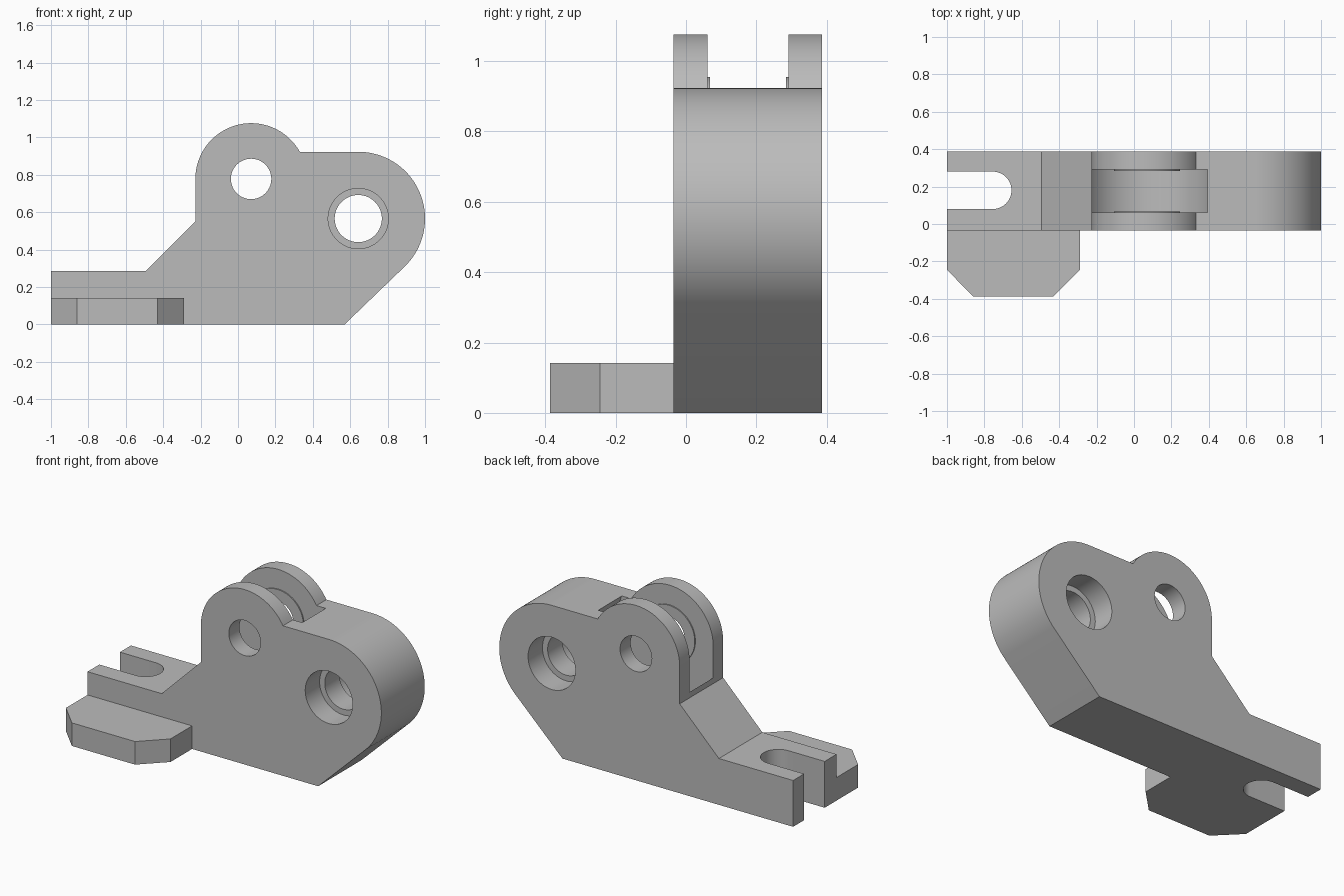
import bpy, bmesh
from math import sin, cos, asin, pi, radians
from mathutils import Vector

cube = bpy.data.objects.get("Cube")
if cube:
    bpy.data.objects.remove(cube, do_unlink=True)

# Main dimensions
FRONT, BACK = -0.035, 0.387
PIVOT, PIVOT_R = (0.07, 0.778), 0.298
BORE, BORE_R = (0.643, 0.566), 0.357
SHOULDER = BORE[1] + BORE_R

grey = bpy.data.materials.new("plain grey")
grey.use_nodes = True
colour = (0.5, 0.5, 0.5, 1)
grey.diffuse_color = colour
grey.node_tree.nodes["Principled BSDF"].inputs["Base Color"].default_value = colour


def arc(centre, r, start, end, steps):
    """Points on an arc, angles in radians."""
    angles = [start + (end - start) * i / steps for i in range(steps + 1)]
    return [(centre[0] + r * cos(a), centre[1] + r * sin(a)) for a in angles]


def prism(name, points, lo, hi, axis="y"):
    """Extrude an outline along y (points are x, z) or z (points are x, y)."""
    bm = bmesh.new()
    place = (lambda p: (p[0], lo, p[1])) if axis == "y" else (lambda p: (p[0], p[1], lo))
    step = Vector((0, hi - lo, 0)) if axis == "y" else Vector((0, 0, hi - lo))
    face = bm.faces.new([bm.verts.new(place(p)) for p in points])
    top = bmesh.ops.extrude_face_region(bm, geom=[face])["geom"]
    bmesh.ops.translate(bm, vec=step, verts=[v for v in top if isinstance(v, bmesh.types.BMVert)])
    bmesh.ops.recalc_face_normals(bm, faces=bm.faces)
    mesh = bpy.data.meshes.new(name)
    bm.to_mesh(mesh)
    bm.free()
    mesh.materials.append(grey)
    obj = bpy.data.objects.new(name, mesh)
    bpy.context.collection.objects.link(obj)
    return obj


def disc(name, centre, r, lo, hi):
    return prism(name, arc(centre, r, 0, 2 * pi, 96)[:-1], lo, hi)


def combine(target, tool, operation):
    """Apply a boolean and discard the tool."""
    tool.hide_render = True
    bpy.context.view_layer.objects.active = target
    mod = target.modifiers.new(operation.lower(), "BOOLEAN")
    mod.operation, mod.solver, mod.object = operation, "EXACT", tool
    bpy.ops.object.modifier_apply(modifier=mod.name)
    bpy.data.objects.remove(tool, do_unlink=True)


# Bracket body outline with the two rounded lobes
notch = asin((SHOULDER - PIVOT[1]) / PIVOT_R)
outline = [(-1, 0), (0.57, 0)]
outline += arc(BORE, BORE_R, radians(-45), pi / 2, 48)
outline += arc(PIVOT, PIVOT_R, notch, pi, 48)
outline += [(PIVOT[0] - PIVOT_R, 0.55), (-0.495, 0.285), (-1, 0.285)]
body = prism("bracket_body", outline, FRONT, BACK)

# Chamfered foot on the front
foot = [(-1, 0), (-1, -0.245), (-0.86, -0.387), (-0.43, -0.387), (-0.288, -0.245), (-0.288, 0)]
combine(body, prism("foot", foot, 0, 0.142, "z"), "UNION")

# Round clevis slot, then the thin bosses on its cheeks
combine(body, disc("clevis_slot", PIVOT, 0.355, 0.061, 0.291), "DIFFERENCE")
combine(body, disc("front_boss", PIVOT, 0.177, 0.03, 0.068), "UNION")
combine(body, disc("back_boss", PIVOT, 0.177, 0.284, 0.32), "UNION")

# Pivot hole, main bore and its counterbores
combine(body, disc("pivot_hole", PIVOT, 0.108, -0.2, 0.6), "DIFFERENCE")
combine(body, disc("main_bore", BORE, 0.126, -0.2, 0.6), "DIFFERENCE")
combine(body, disc("front_counterbore", BORE, 0.161, -0.2, FRONT + 0.14), "DIFFERENCE")
combine(body, disc("back_counterbore", BORE, 0.161, BACK - 0.14, 0.6), "DIFFERENCE")

# Open-ended bolt slot
bolt = [(-1.2, 0.08)] + arc((-0.755, 0.18), 0.1, -pi / 2, pi / 2, 32) + [(-1.2, 0.28)]
combine(body, prism("bolt_slot", bolt, -0.2, 0.5, "z"), "DIFFERENCE")

# Smooth the curves, keep the edges sharp
bpy.ops.object.select_all(action="DESELECT")
body.select_set(True)
bpy.context.view_layer.objects.active = body
bpy.ops.object.shade_smooth_by_angle(angle=radians(25))
